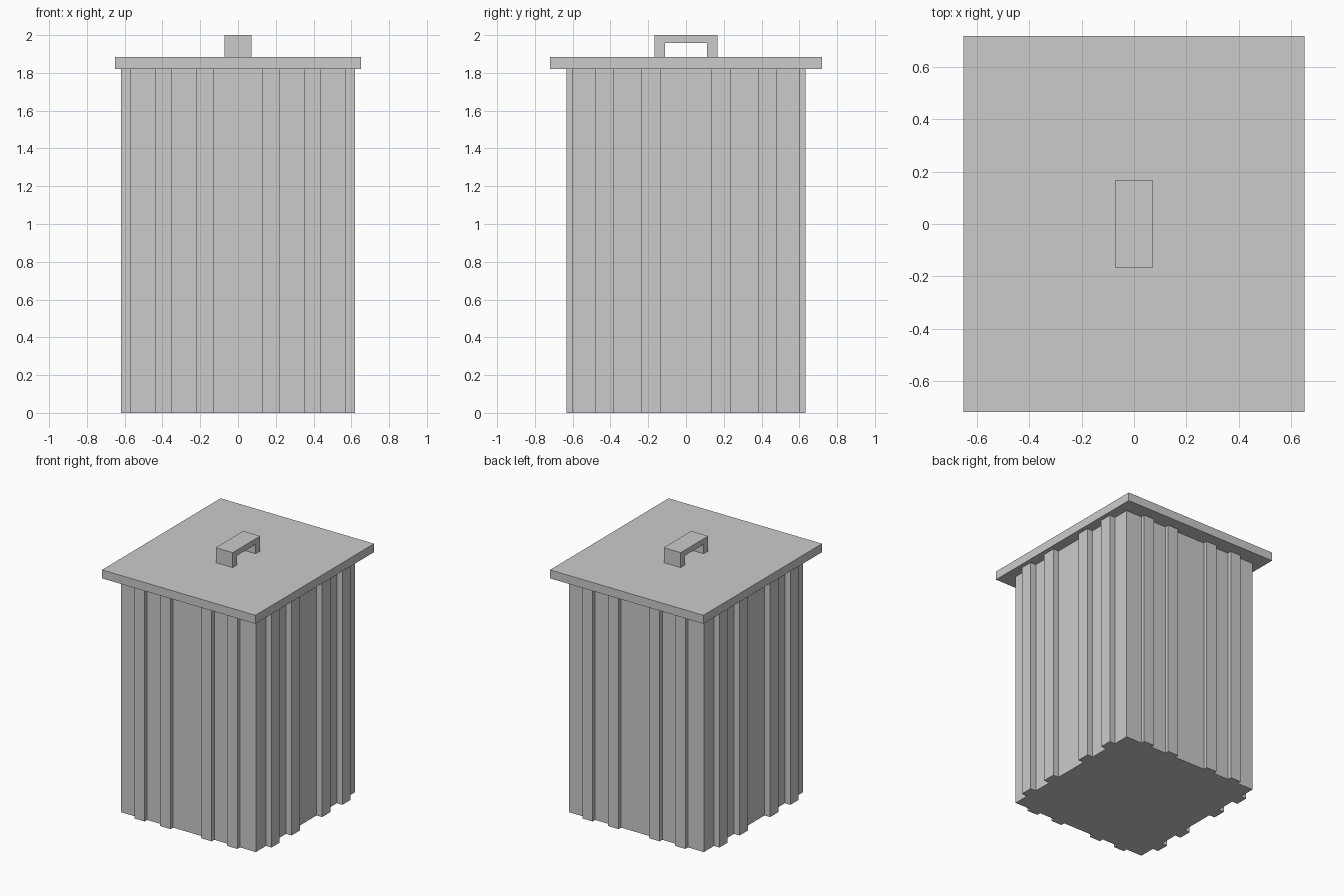
import bpy, bmesh

if "Cube" in bpy.data.objects:
    bpy.data.objects.remove(bpy.data.objects["Cube"])


def box(name, lo, hi):
    """Axis-aligned box from its low and high corners."""
    bm = bmesh.new()
    bmesh.ops.create_cube(bm, size=1)
    for v in bm.verts:
        v.co = [lo[i] + (v.co[i] + 0.5) * (hi[i] - lo[i]) for i in range(3)]
    return finish(name, bm)


def prism(name, points, place, offset):
    """Extrude a closed 2D profile along the given offset."""
    bm = bmesh.new()
    face = bm.faces.new([bm.verts.new(place(a, b)) for a, b in points])
    out = bmesh.ops.extrude_face_region(bm, geom=[face])["geom"]
    verts = [g for g in out if isinstance(g, bmesh.types.BMVert)]
    bmesh.ops.translate(bm, verts=verts, vec=offset)
    bmesh.ops.recalc_face_normals(bm, faces=bm.faces)
    return finish(name, bm)


def finish(name, bm):
    mesh = bpy.data.meshes.new(name)
    bm.to_mesh(mesh)
    bm.free()
    ob = bpy.data.objects.new(name, mesh)
    bpy.context.collection.objects.link(ob)
    return ob


BODY_X, BODY_Y = 0.573, 0.602      # flat wall positions
RIB_X, RIB_Y = 0.62, 0.633         # outer rib faces
BODY_TOP, LID_TOP = 1.82, 1.885
FRONT_RIBS = [(0.13, 0.22), (0.35, 0.438)]
SIDE_RIBS = [(0.135, 0.235), (0.382, 0.478)]


def ribbed_side(half, ribs, inner, outer):
    """Stepped outline of one wall, from -half to +half."""
    spans = [(-b, -a) for a, b in reversed(ribs)] + ribs
    pts = [(-half, inner)]
    for a, b in spans:
        pts += [(a, inner), (a, outer), (b, outer), (b, inner)]
    return pts


# Body: ribbed outline, walked front, right, back, left
front = ribbed_side(BODY_X, FRONT_RIBS, BODY_Y, RIB_Y)
right = ribbed_side(BODY_Y, SIDE_RIBS, BODY_X, RIB_X)
outline = [(u, -d) for u, d in front] + [(d, u) for u, d in right]
outline += [(-x, -y) for x, y in outline]
prism("bin_body", outline, lambda x, y: (x, y, 0), (0, 0, BODY_TOP))

# Lid: overhanging flat slab
box("lid", (-0.652, -0.72, BODY_TOP), (0.652, 0.72, LID_TOP))

# Handle: square arch on the lid
arch = [(-0.167, LID_TOP), (-0.167, 2), (0.167, 2), (0.167, LID_TOP),
        (0.112, LID_TOP), (0.112, 1.957), (-0.112, 1.957), (-0.112, LID_TOP)]
prism("lid_handle", arch, lambda y, z: (-0.072, y, z), (0.144, 0, 0))
